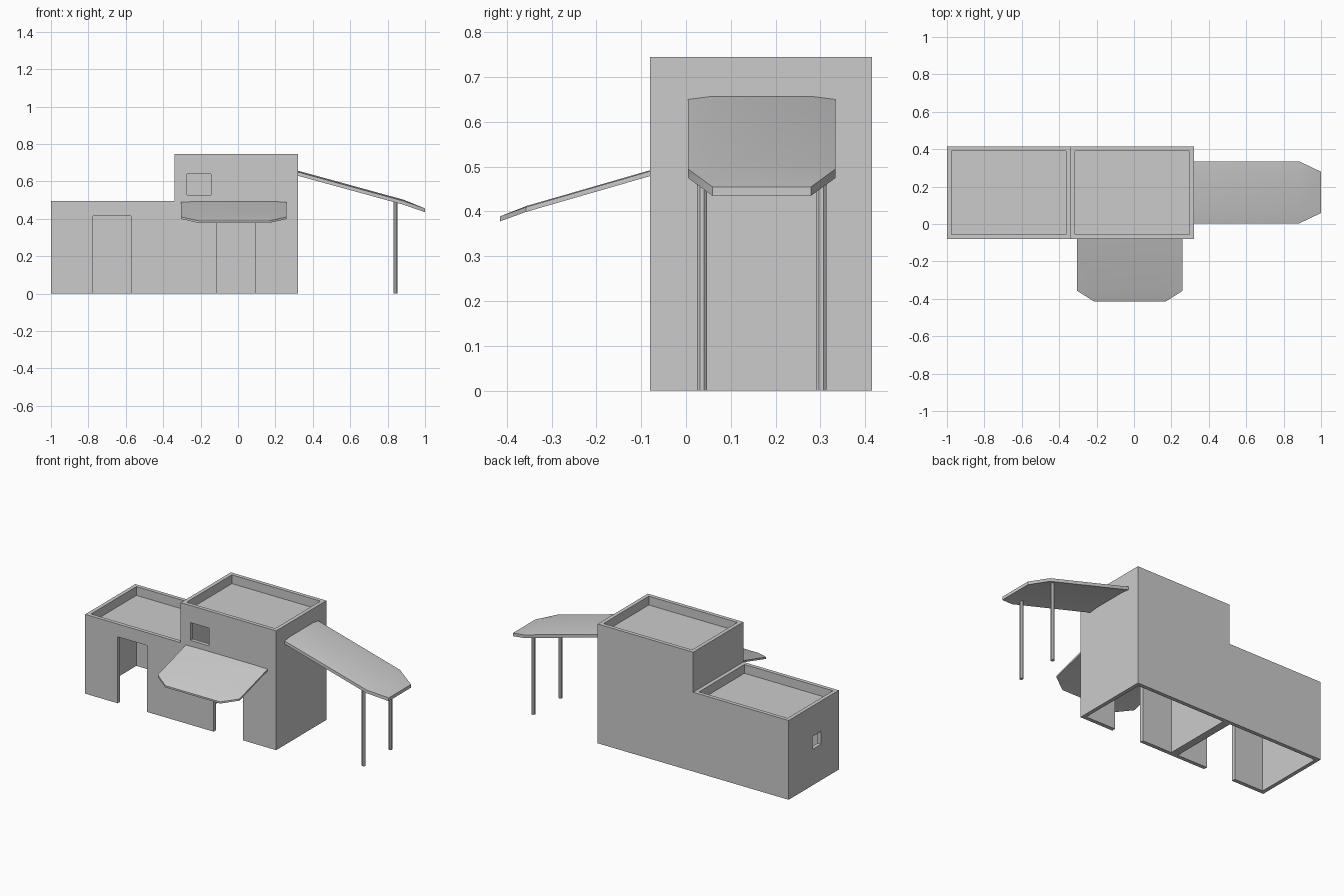
import bpy
import bmesh
from math import pi
from mathutils import Matrix

if "Cube" in bpy.data.objects:
    bpy.data.objects.remove(bpy.data.objects["Cube"])

WALL = 0.024
Y0, Y1 = -0.08, 0.415


def new_object(name, bm):
    bmesh.ops.recalc_face_normals(bm, faces=bm.faces)
    mesh = bpy.data.meshes.new(name)
    bm.to_mesh(mesh)
    bm.free()
    ob = bpy.data.objects.new(name, mesh)
    bpy.context.collection.objects.link(ob)
    return ob


def activate(ob):
    bpy.ops.object.select_all(action='DESELECT')
    ob.select_set(True)
    bpy.context.view_layer.objects.active = ob


def box(name, x0, x1, y0, y1, z0, z1):
    bm = bmesh.new()
    bmesh.ops.create_cube(bm, size=1)
    for v in bm.verts:
        v.co = (x1 if v.co.x > 0 else x0, y1 if v.co.y > 0 else y0, z1 if v.co.z > 0 else z0)
    return new_object(name, bm)


def house_block(name, x0, x1, height, openings):
    """Walled block, open underneath, with a sunken roof and cut openings."""
    ob = box(name, x0, x1, Y0, Y1, 0, height)
    inner = (x0 + WALL, x1 - WALL, Y0 + WALL, Y1 - WALL)
    room = inner + (-0.1, height - 0.075)
    roof_recess = inner + (height - 0.055, height + 0.1)
    activate(ob)
    for dims in [room, roof_recess] + openings:
        cutter = box("cutter", *dims)
        cutter.hide_render = True
        mod = ob.modifiers.new("cut", 'BOOLEAN')
        mod.operation = 'DIFFERENCE'
        mod.solver = 'EXACT'
        mod.object = cutter
        bpy.ops.object.modifier_apply(modifier=mod.name)
        bpy.data.objects.remove(cutter)
    return ob


def canopy(name, length, bend, half, inner_half, heights, crown, thick, matrix):
    """Slightly crowned sloping slab along +x with clipped outer corners."""
    zw, zb, ze = heights
    bm = bmesh.new()
    layers = []
    for dz in (0, -thick):
        rows = []
        for x, z in ((0, zw), (bend, zb)):
            rows.append([bm.verts.new((x, y, z + dz - (crown if abs(y) == half else 0)))
                         for y in (-half, -inner_half, inner_half, half)])
        tip = [bm.verts.new((length, y, ze + dz)) for y in (-inner_half, inner_half)]
        a, b = rows
        for i in range(3):
            bm.faces.new((a[i], b[i], b[i + 1], a[i + 1]))
        bm.faces.new((b[0], tip[0], b[1]))
        bm.faces.new((b[1], tip[0], tip[1], b[2]))
        bm.faces.new((b[2], tip[1], b[3]))
        layers.append(a + [b[3], tip[1], tip[0], b[0]])
    top, bottom = layers
    for i in range(len(top)):
        j = (i + 1) % len(top)
        bm.faces.new((top[i], top[j], bottom[j], bottom[i]))
    bm.transform(matrix)
    ob = new_object(name, bm)
    activate(ob)
    bpy.ops.object.shade_smooth_by_angle(angle=pi / 6)
    return ob


# Low wing: front door and small side window
house_block("low_wing", -1.0, -0.34, 0.495, [
    (-0.775, -0.573, Y0 - 0.1, Y0 + 0.1, -0.1, 0.415),
    (-1.1, -0.9, 0.095, 0.18, 0.225, 0.305),
])

# Tall block: front door and upper window
house_block("tall_block", -0.34, 0.32, 0.745, [
    (-0.112, 0.09, Y0 - 0.1, Y0 + 0.1, -0.1, 0.415),
    (-0.273, -0.145, Y0 - 0.1, Y0 + 0.1, 0.527, 0.638),
])

# Side canopy, sloping away to the right
canopy("side_canopy", 0.68, 0.565, 0.165, 0.11, (0.657, 0.502, 0.455), 0.007, 0.02,
       Matrix.Translation((0.32, 0.169, 0)))

# Front canopy above the door
canopy("front_canopy", 0.335, 0.277, 0.2825, 0.19, (0.492, 0.412, 0.389), 0.002, 0.011,
       Matrix.Translation((-0.022, Y0, 0)) @ Matrix.Rotation(-pi / 2, 4, 'Z'))

# Octagonal posts carrying the side canopy
for label, y in (("front", 0.036), ("back", 0.302)):
    bm = bmesh.new()
    bmesh.ops.create_cone(bm, cap_ends=True, segments=8, radius1=0.012, radius2=0.012, depth=0.498,
                          matrix=Matrix.Translation((0.843, y, 0.249)) @ Matrix.Rotation(pi / 8, 4, 'Z'))
    new_object(label + "_canopy_post", bm)
